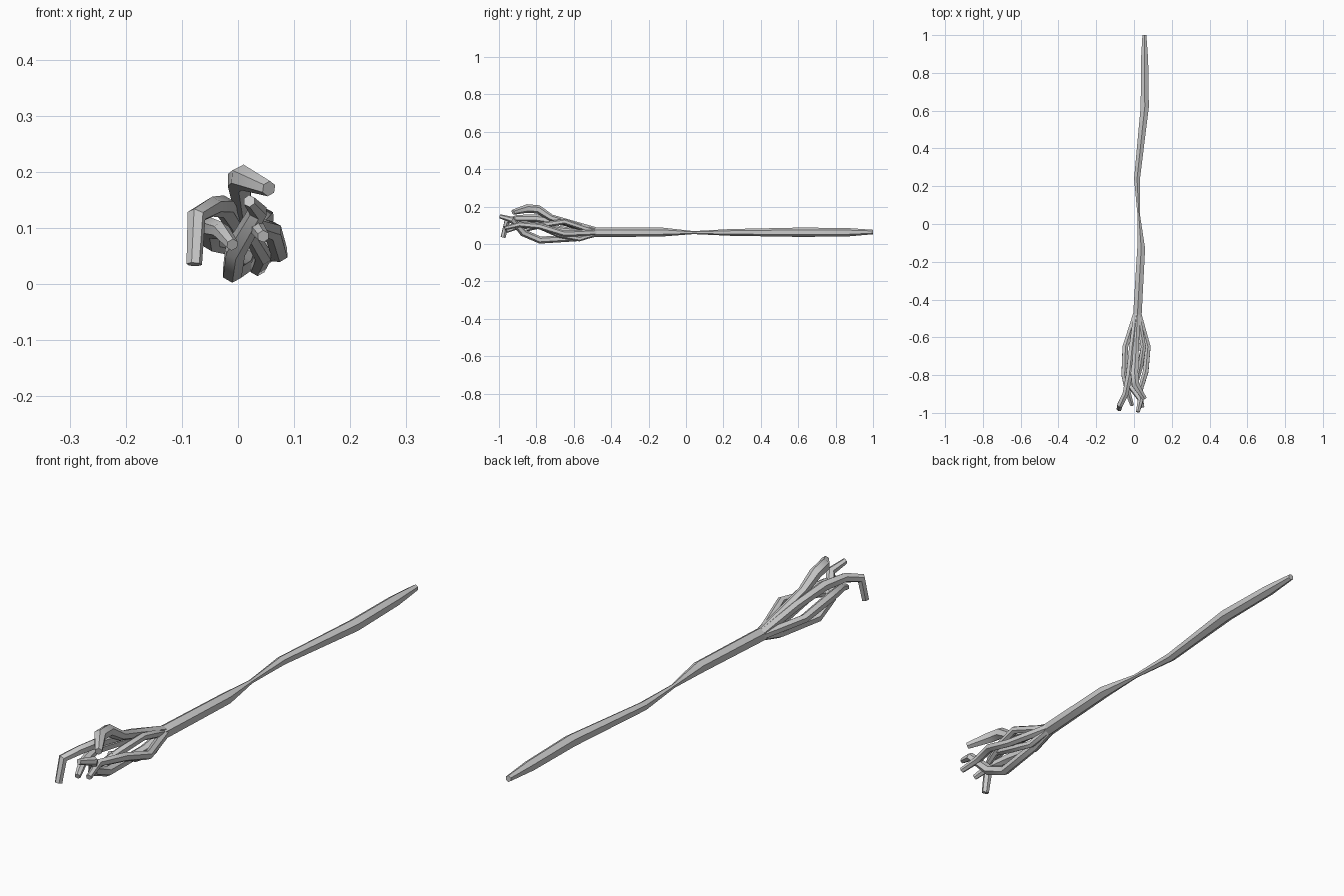
import bpy, bmesh
from math import sin, cos, pi
from mathutils import Vector

SIDES = 6


def limb(name, pts):
    """Sweep a hexagon along (x, y, z, radius) points, capped at both ends."""
    P = [Vector(p[:3]) for p in pts]
    n = len(P)
    bm = bmesh.new()
    rings = []
    up = Vector((0, 0, 1))
    prev = None
    for i in range(n):
        a = (P[i] - P[i - 1]).normalized() if i > 0 else Vector()
        b = (P[i + 1] - P[i]).normalized() if i < n - 1 else Vector()
        t = (a + b).normalized()
        if prev is not None:
            up = prev.rotation_difference(t) @ up
        up = (up - t * up.dot(t)).normalized()
        side = t.cross(up)
        prev = t
        r = pts[i][3]
        rings.append([bm.verts.new(P[i] + r * (up * cos(2 * pi * k / SIDES) + side * sin(2 * pi * k / SIDES)))
                      for k in range(SIDES)])
    for r0, r1 in zip(rings, rings[1:]):
        for k in range(SIDES):
            j = (k + 1) % SIDES
            bm.faces.new((r0[k], r0[j], r1[j], r1[k]))
    bm.faces.new(rings[0][::-1])
    bm.faces.new(rings[-1])
    bmesh.ops.recalc_face_normals(bm, faces=bm.faces)
    me = bpy.data.meshes.new(name)
    bm.to_mesh(me)
    bm.free()
    ob = bpy.data.objects.new(name, me)
    bpy.context.collection.objects.link(ob)
    bpy.ops.object.select_all(action='DESELECT')
    ob.select_set(True)
    bpy.context.view_layer.objects.active = ob
    bpy.ops.object.shade_smooth_by_angle(angle=0.7)
    return ob


# Long crooked shaft, pinched in the middle
limb("shaft", [(0.055, 1.0, 0.064, 0.012), (0.056, 0.87, 0.063, 0.022),
               (0.057, 0.62, 0.063, 0.025), (0.016, 0.24, 0.062, 0.018),
               (0.026, 0.04, 0.061, 0.008), (0.038, -0.13, 0.064, 0.024),
               (0.018, -0.48, 0.063, 0.026), (0.015, -0.53, 0.063, 0.018)])

# Branching head: each twig leaves the shaft end and curls forward
limb("top_twig", [(0.018, -0.47, 0.068, 0.018), (0.012, -0.6, 0.105, 0.018),
                  (0.008, -0.72, 0.14, 0.018), (0.002, -0.79, 0.185, 0.023),
                  (0.008, -0.85, 0.19, 0.023), (0.055, -0.925, 0.17, 0.014)])
limb("left_hook_twig", [(0.014, -0.47, 0.066, 0.018), (-0.01, -0.65, 0.115, 0.018),
                        (-0.025, -0.8, 0.138, 0.02), (-0.045, -0.9, 0.138, 0.018),
                        (-0.074, -0.957, 0.122, 0.017), (-0.078, -0.978, 0.035, 0.014)])
limb("bottom_twig", [(0.018, -0.47, 0.06, 0.018), (0.008, -0.58, 0.033, 0.018),
                     (-0.01, -0.78, 0.021, 0.019), (-0.005, -0.87, 0.06, 0.02),
                     (0.036, -0.93, 0.13, 0.017), (0.02, -0.995, 0.148, 0.011)])
limb("right_twig", [(0.022, -0.47, 0.063, 0.018), (0.074, -0.65, 0.055, 0.016),
                    (0.062, -0.78, 0.095, 0.017), (0.03, -0.89, 0.105, 0.015),
                    (0.045, -0.97, 0.085, 0.011)])
limb("left_twig", [(0.012, -0.47, 0.063, 0.017), (-0.046, -0.65, 0.075, 0.017),
                   (-0.05, -0.8, 0.1, 0.019), (-0.03, -0.9, 0.095, 0.016),
                   (-0.01, -0.96, 0.07, 0.011)])
limb("upper_right_twig", [(0.024, -0.5, 0.07, 0.015), (0.05, -0.65, 0.12, 0.015),
                          (0.035, -0.75, 0.105, 0.016), (0.01, -0.85, 0.08, 0.012)])
limb("lower_right_twig", [(0.022, -0.48, 0.057, 0.015), (0.035, -0.57, 0.028, 0.014),
                          (0.045, -0.68, 0.05, 0.016), (0.015, -0.8, 0.1, 0.013)])
